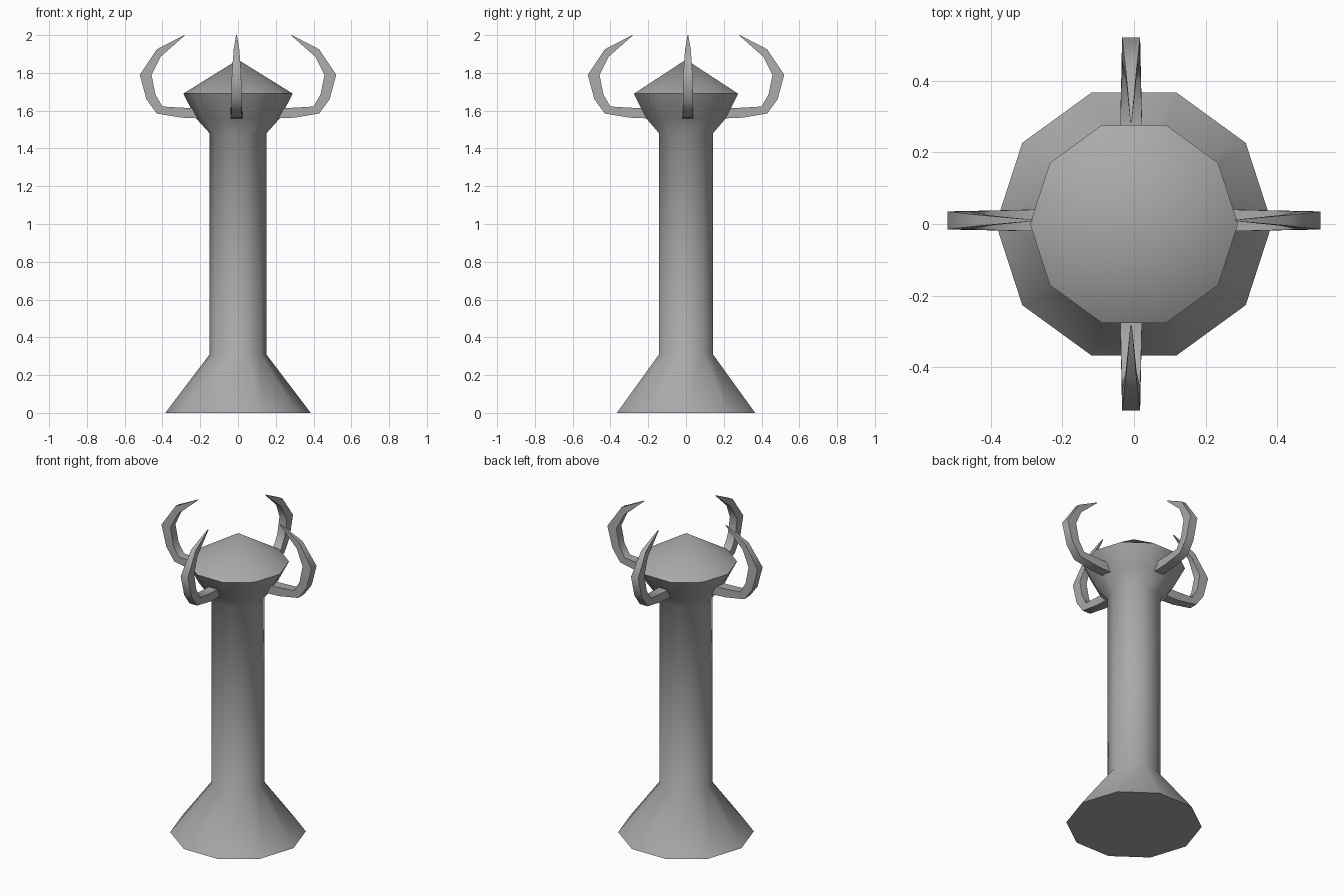
import bpy, bmesh, math
from mathutils import Matrix, Vector

if "Cube" in bpy.data.objects:
    bpy.data.objects.remove(bpy.data.objects["Cube"])

grey = bpy.data.materials.new("stone grey")
grey.use_nodes = True
colour = (0.4, 0.4, 0.4, 1)
grey.diffuse_color = colour
grey.node_tree.nodes["Principled BSDF"].inputs["Base Color"].default_value = colour


def finish(name, bm):
    bmesh.ops.recalc_face_normals(bm, faces=bm.faces)
    mesh = bpy.data.meshes.new(name)
    bm.to_mesh(mesh)
    bm.free()
    mesh.materials.append(grey)
    obj = bpy.data.objects.new(name, mesh)
    bpy.context.collection.objects.link(obj)
    bpy.ops.object.select_all(action='DESELECT')
    obj.select_set(True)
    bpy.context.view_layer.objects.active = obj
    bpy.ops.object.shade_smooth_by_angle(angle=math.radians(60))
    return obj


def bridge(bm, a, b):
    for i in range(len(a)):
        j = (i + 1) % len(a)
        bm.faces.new((a[i], a[j], b[j], b[i]))


# Ten-sided column with a flared foot, flared head and pointed cap
SIDES = 10
profile = [(0.385, 0), (0.15, 0.31), (0.15, 1.48), (0.222, 1.56), (0.29, 1.69)]
bm = bmesh.new()
rings = []
for r, z in profile:
    angles = [math.tau * i / SIDES for i in range(SIDES)]
    rings.append([bm.verts.new((r * math.cos(a), r * math.sin(a), z)) for a in angles])
for low, high in zip(rings, rings[1:]):
    bridge(bm, low, high)
bm.faces.new(rings[0])
peak = bm.verts.new((0, 0, 1.87))
for i in range(SIDES):
    bm.faces.new((rings[-1][i], rings[-1][(i + 1) % SIDES], peak))
finish("column", bm)

# Curved horn sections: outer point, inner point, half width
sections = [
    ((0.18, 1.558), (0.18, 1.615), 0.031),
    ((0.30, 1.563), (0.28, 1.615), 0.030),
    ((0.43, 1.585), (0.40, 1.622), 0.027),
    ((0.485, 1.66), (0.437, 1.685), 0.026),
    ((0.52, 1.79), (0.458, 1.79), 0.025),
    ((0.43, 1.925), (0.41, 1.885), 0.015),
    ((0.285, 2.0), (0.283, 1.997), 0.002),
]
for k, side in enumerate(("left", "back", "right", "front")):
    bm = bmesh.new()
    loops = []
    for outer, inner, w in sections:
        corners = [(outer, -w), (outer, w), (inner, w), (inner, -w)]
        loops.append([bm.verts.new((p[0], y, p[1])) for p, y in corners])
    for a, b in zip(loops, loops[1:]):
        bridge(bm, a, b)
    bm.faces.new(loops[0])
    bm.faces.new(loops[-1])
    turn = Matrix.Rotation(k * math.pi / 2, 4, 'Z')
    # The horns sit slightly off the column axis across their width
    shift = Vector((0, 0.01, 0)) if k % 2 == 0 else Vector((-0.008, 0, 0))
    bm.transform(Matrix.Translation(shift) @ turn)
    finish(side + "_horn", bm)
